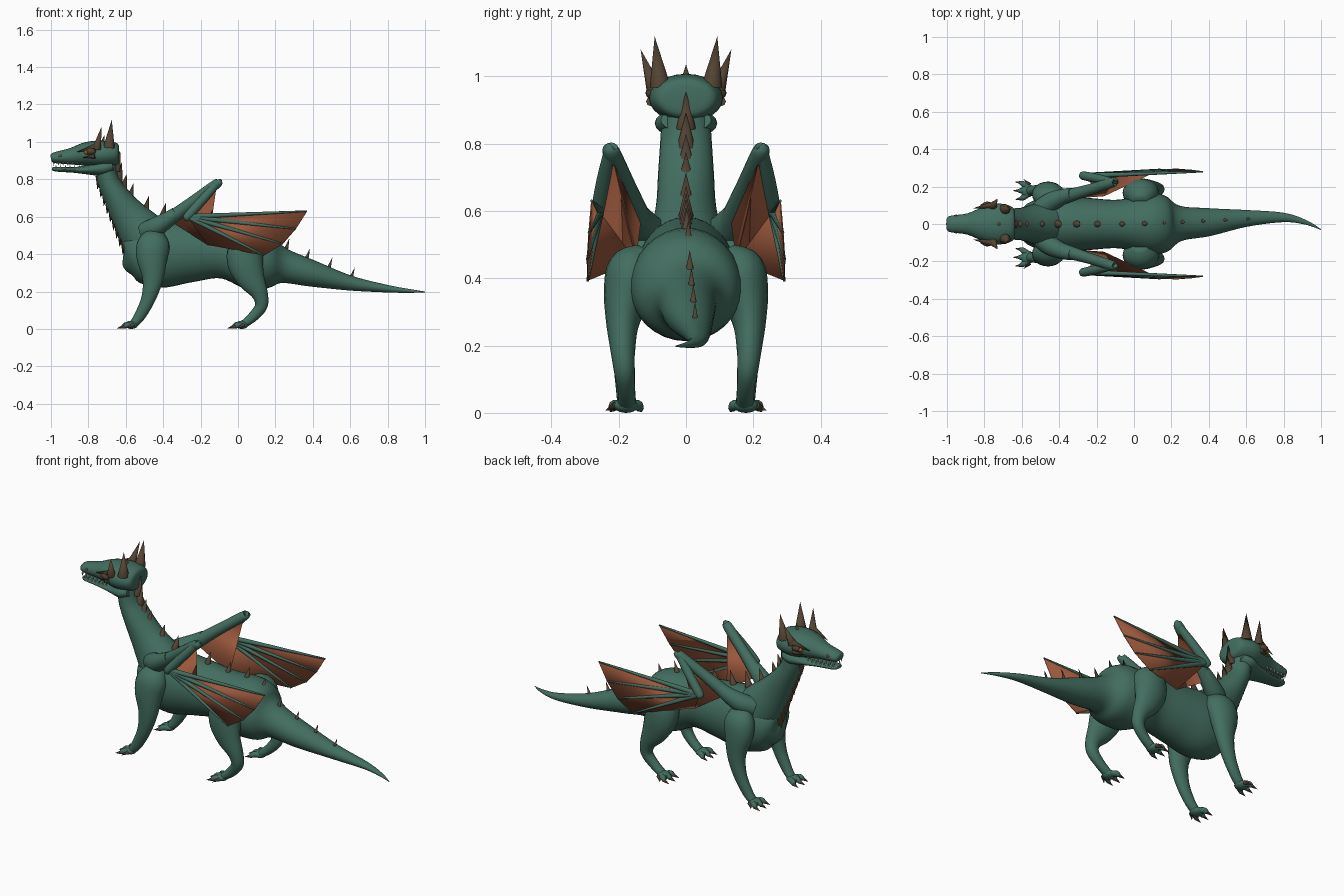
import bpy, bmesh, math
from mathutils import Vector, Matrix

cube = bpy.data.objects.get("Cube")
if cube:
    bpy.data.objects.remove(cube, do_unlink=True)


def material(name, r, g, b):
    m = bpy.data.materials.new(name)
    m.use_nodes = True
    m.diffuse_color = (r, g, b, 1)
    m.node_tree.nodes["Principled BSDF"].inputs["Base Color"].default_value = (r, g, b, 1)
    return m


GREEN = material("scale_green", .056, .155, .118)
HORN = material("horn_brown", .085, .055, .033)
SKIN = material("membrane_orange", .32, .095, .045)
EYE = material("eye_amber", .35, .13, .02)
TOOTH = material("tooth_ivory", .55, .5, .4)
RED = material("nostril_red", .16, .045, .03)


def finish(name, bm, mat, angle=50):
    bmesh.ops.recalc_face_normals(bm, faces=bm.faces)
    mesh = bpy.data.meshes.new(name)
    bm.to_mesh(mesh)
    bm.free()
    mesh.materials.append(mat)
    mesh.shade_smooth()
    mesh.set_sharp_from_angle(angle=math.radians(angle))
    ob = bpy.data.objects.new(name, mesh)
    bpy.context.collection.objects.link(ob)
    return ob


def spline(rows, steps):
    """Smooth interpolation through rows of equal length."""
    rows = [Vector(r) for r in rows]
    out = []
    for i in range(len(rows) - 1):
        b, c = rows[i], rows[i + 1]
        a = rows[max(i - 1, 0)]
        d = rows[min(i + 2, len(rows) - 1)]
        for s in range(steps):
            t = s / steps
            out.append(b + ((c - a) * t + (2 * a - 5 * b + 4 * c - d) * t * t
                            + (3 * b - a - 3 * c + d) * t ** 3) / 2)
    return out + [rows[-1]]


def tube(name, rows, mat=GREEN, side=1, sides=20, steps=4):
    """Elliptical tube; each row is x, y, z, half width, half height."""
    pts = spline([tuple(r) if len(r) == 5 else (*r, r[3]) for r in rows], steps)
    bm = bmesh.new()
    rings = []
    for i, p in enumerate(pts):
        along = pts[min(i + 1, len(pts) - 1)] - pts[max(i - 1, 0)]
        along = Vector(along[:3]).normalized()
        across = Vector((0, 1, 0))
        across = (across - along * across.dot(along)).normalized()
        up = along.cross(across)
        ring = []
        for k in range(sides):
            a = math.tau * k / sides
            v = Vector(p[:3]) + across * max(p[3], .001) * math.cos(a) + up * max(p[4], .001) * math.sin(a)
            ring.append(bm.verts.new((v.x, v.y * side, v.z)))
        rings.append(ring)
    for r, q in zip(rings, rings[1:]):
        for k in range(sides):
            n = (k + 1) % sides
            bm.faces.new((r[k], r[n], q[n], q[k]))
    bm.faces.new(rings[0])
    bm.faces.new(rings[-1])
    return finish(name, bm, mat)


def spike(name, base, tip, radius, mat=HORN, side=1, flat=1, sides=8):
    b, t = (Vector((p[0], p[1] * side, p[2])) for p in (base, tip))
    d = t - b
    turn = d.to_track_quat('Z', 'Y').to_matrix().to_4x4()
    bm = bmesh.new()
    # flat spikes are wide across y and thin along the body
    bmesh.ops.create_cone(bm, cap_ends=True, segments=sides, radius1=radius, radius2=0, depth=d.length)
    for v in bm.verts:
        v.co = turn @ v.co + (b + t) / 2
        v.co.y = (v.co.y - b.y) / flat + b.y
    return finish(name, bm, mat)


def ball(name, centre, size, mat=GREEN, side=1):
    bm = bmesh.new()
    m = Matrix.Translation((centre[0], centre[1] * side, centre[2])) @ Matrix.Diagonal((*size, 1))
    bmesh.ops.create_uvsphere(bm, u_segments=16, v_segments=10, radius=1, matrix=m)
    return finish(name, bm, mat)


# Body and tail
tube("body_and_tail", [
    (-.615, 0, .38, .02, .02), (-.6, 0, .38, .07, .08), (-.55, 0, .39, .12, .14),
    (-.42, 0, .4, .15, .18), (-.25, 0, .41, .14, .16), (-.08, 0, .41, .13, .14),
    (.08, 0, .38, .165, .17), (.17, 0, .35, .15, .14), (.25, .003, .335, .094, .092),
    (.4, .01, .295, .075, .07), (.6, .03, .245, .045, .04), (.8, .035, .215, .025, .02),
    (.92, .008, .203, .012, .01), (1, -.03, .198, .002, .002)], sides=32, steps=5)

# Neck
tube("neck", [
    (-.42, 0, .4, .13, .15), (-.5, 0, .5, .115, .13), (-.585, 0, .61, .09, .095),
    (-.65, 0, .71, .083, .07), (-.695, 0, .8, .077, .058), (-.71, 0, .91, .07, .055)], sides=24)

# Head and jaws
tube("head", [
    (-.635, 0, .935, .05, .035), (-.65, 0, .935, .09, .06), (-.73, 0, .935, .11, .072),
    (-.81, 0, .935, .09, .064), (-.89, 0, .923, .057, .045), (-.96, 0, .917, .047, .033),
    (-.99, 0, .914, .041, .026), (-1, 0, .912, .03, .016)], sides=24)
tube("lower_jaw", [
    (-.67, 0, .87, .075, .035), (-.72, 0, .86, .093, .045), (-.79, 0, .852, .07, .028),
    (-.88, 0, .85, .047, .015), (-.97, 0, .854, .037, .013), (-.995, 0, .856, .022, .007)])

# Spines along neck, back and tail
SPINES = [(-.655, .86), (-.645, .8), (-.62, .74), (-.585, .69), (-.5, .63), (-.41, .595),
          (-.31, .575), (-.2, .56), (-.07, .54), (.05, .54), (.15, .505), (.25, .42),
          (.36, .37), (.48, .325), (.6, .275)]
for i, (x, z) in enumerate(SPINES):
    k = i / (len(SPINES) - 1)
    h = .11 - .04 * k
    spike("back_spine", (x, .03 * max(x, 0) * 1.5, z - .015), (x + .025, .03 * max(x, 0) * 1.5, z + h - .015),
          .03 - .018 * k)
spike("crown_spike", (-.725, 0, .99), (-.715, 0, 1.035), .014)

# Overlapping throat plates
for i in range(9):
    k = i / 8
    x, z = -.74 + .135 * k, .815 - .35 * k
    spike("throat_plate", (x, 0, z), (x - .012, 0, z - .07), .022, flat=.5)

# Paired parts
CLAW_TOES = (-.035, 0, .035)
for side in (1, -1):
    tag = "_far" if side > 0 else "_near"

    # Face details
    spike("rear_horn" + tag, (-.69, .077, .97), (-.675, .093, 1.118), .031, side=side)
    spike("front_horn" + tag, (-.755, .095, .965), (-.73, .135, 1.08), .024, side=side)
    spike("brow" + tag, (-.765, .1, .972), (-.865, .082, .945), .017, side=side)
    spike("cheek_ridge" + tag, (-.765, .105, .925), (-.83, .088, .915), .014, side=side)
    ball("eyelid" + tag, (-.785, .1, .95), (.026, .02, .019), HORN, side)
    ball("eye" + tag, (-.808, .095, .945), (.015, .014, .013), EYE, side)
    ball("nostril" + tag, (-.95, .043, .925), (.011, .007, .008), RED, side)
    for i in range(7):
        x = -.985 + .025 * i
        y = .032 + .012 * i / 6
        spike("upper_tooth" + tag, (x, y, .893), (x, y, .872), .006, TOOTH, side, sides=6)
        spike("lower_tooth" + tag, (x + .012, y, .86), (x + .012, y, .88), .005, TOOTH, side, sides=6)

    # Legs
    tube("front_leg" + tag, [
        (-.44, .11, .51, .035, .05), (-.45, .145, .46, .065, .085), (-.46, .165, .39, .062, .085),
        (-.455, .182, .27, .042, .056), (-.48, .185, .16, .032, .038),
        (-.525, .182, .07, .026, .03), (-.56, .178, .025, .026, .022)], side=side)
    tube("hind_leg" + tag, [
        (.03, .12, .48, .03, .04), (.035, .155, .43, .075, .09), (.04, .175, .35, .07, .095),
        (.07, .188, .27, .05, .075), (.115, .188, .19, .037, .045), (.125, .183, .125, .031, .034),
        (.085, .177, .07, .026, .028), (.035, .175, .028, .027, .022)], side=side)

    # Feet with three toes and claws, plus a small outer dew claw
    for name, fx in (("front", -.57), ("hind", .02)):
        ball(name + "_foot" + tag, (fx, .178, .022), (.036, .037, .022), GREEN, side)
        for dy in CLAW_TOES:
            reach = .045 - abs(dy) * .3
            tube(name + "_toe" + tag, [
                (fx, .178 + dy * .6, .022, .015), (fx - reach * .6, .178 + dy, .022, .016),
                (fx - reach, .178 + dy * 1.2, .012, .011)], side=side, sides=10)
            spike(name + "_claw" + tag, (fx - reach + .005, .178 + dy * 1.2, .014),
                  (fx - reach - .034, .178 + dy * 1.35, .002), .011, side=side)
        spike(name + "_dew_claw" + tag, (fx + .01, .21, .022), (fx - .02, .24, .006), .012, side=side)

    # Wing bones
    elbow, wrist = (-.115, .222, .775), (-.27, .258, .6)
    tips = [(.37, .28, .63), (.31, .288, .535), (.24, .293, .455), (.14, .292, .393)]
    tube("wing_root" + tag, [(-.5, .08, .52, .05), (-.44, .12, .545, .052), (-.37, .15, .59, .04),
                             (-.33, .16, .62, .033)], side=side)
    tube("wing_upper_arm" + tag, [(-.4, .135, .56, .04), (-.25, .18, .675, .03), (*elbow, .026),
                                  (-.1, .224, .79, .012)], side=side)
    tube("wing_forearm" + tag, [(-.105, .222, .785, .02), (-.19, .242, .69, .024), (*wrist, .023),
                                (-.285, .26, .585, .01)], side=side)
    for tip in tips:
        tube("wing_finger" + tag, [(*wrist, .015), (*tip, .004)], side=side, sides=10)

    # Wing membrane panels stretched between the bones
    inner, root = (-.16, .15, .45), (-.36, .135, .575)
    bm = bmesh.new()
    w, e, p, r, *f = [bm.verts.new((q[0], q[1] * side, q[2])) for q in (wrist, elbow, inner, root, *tips)]
    for a, b in ((f[0], f[1]), (f[1], f[2]), (f[2], f[3]), (f[3], p), (p, e)):
        bm.faces.new((w, a, b))
    bm.faces.new((e, p, r))
    wing = finish("wing_membrane" + tag, bm, SKIN, 5)
    solid = wing.modifiers.new("thickness", 'SOLIDIFY')
    solid.thickness = .004
    solid.offset = 0
